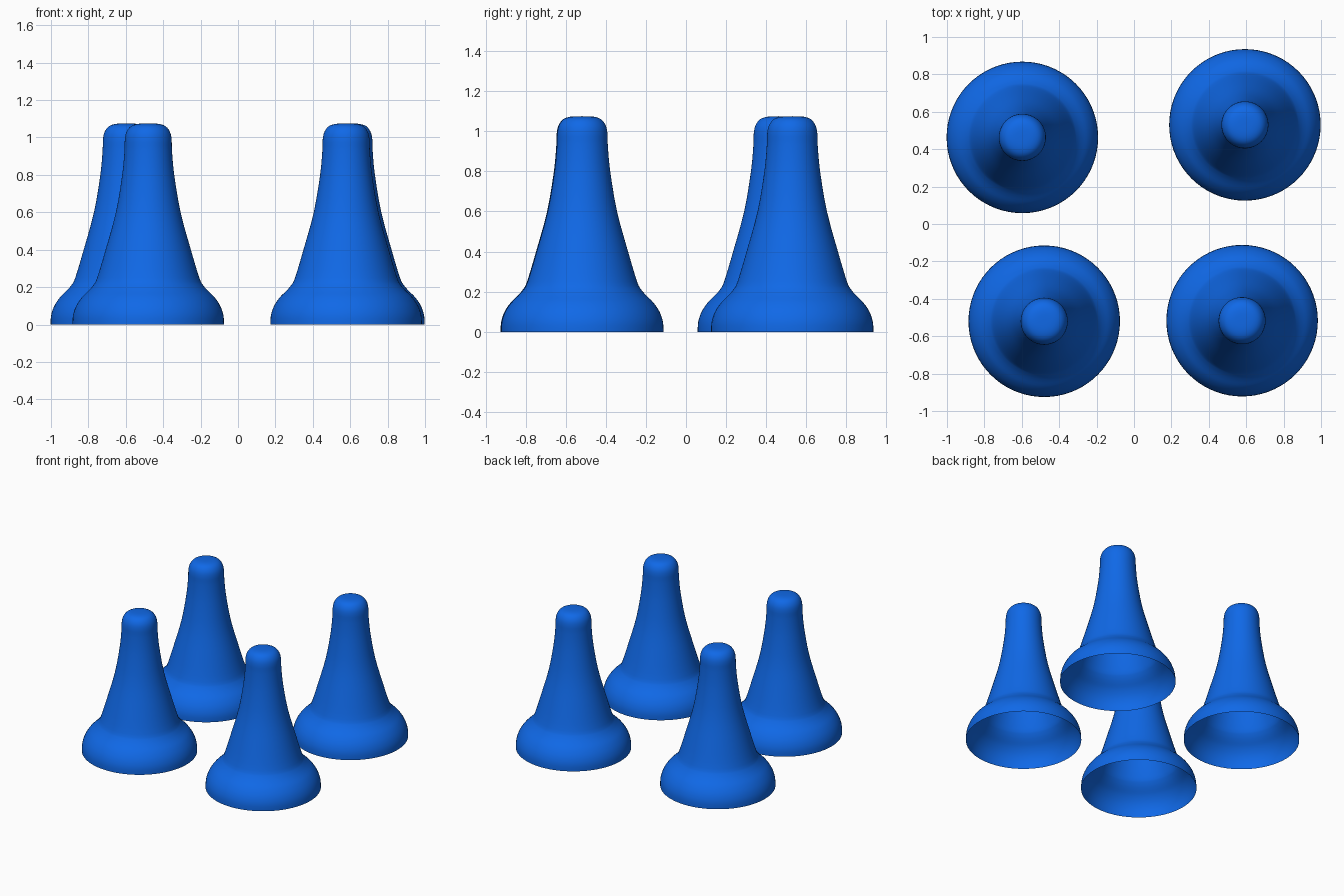
import bpy
import bmesh
import math
from mathutils import Vector

cube = bpy.data.objects.get("Cube")
if cube:
    bpy.data.objects.remove(cube, do_unlink=True)

SEGMENTS = 72
STEPS = 3

# Half outline of one hollow foot: radius, height
PROFILE = [
    (0.405, 0.0), (0.402, 0.05), (0.385, 0.10), (0.355, 0.145),
    (0.32, 0.18), (0.294, 0.21), (0.273, 0.25), (0.228, 0.40),
    (0.173, 0.60), (0.139, 0.80), (0.127, 0.93), (0.125, 0.99),
    (0.116, 1.03), (0.093, 1.06), (0.055, 1.073), (0.0, 1.075),
]

FEET = {
    "back_right_foot": (-0.597, 0.463),
    "back_left_foot": (0.593, 0.53),
    "front_right_foot": (-0.48, -0.52),
    "front_left_foot": (0.578, -0.517),
}


def make_material(name, rgb):
    mat = bpy.data.materials.new(name)
    mat.use_nodes = True
    color = (*rgb, 1.0)
    mat.diffuse_color = color
    mat.node_tree.nodes["Principled BSDF"].inputs["Base Color"].default_value = color
    return mat


def smooth_outline(points, steps):
    """Pass a smooth curve through the outline points."""
    pts = [Vector(p) for p in points]
    pts = [pts[0]] + pts + [pts[-1]]
    curve = []
    for a, b, c, d in zip(pts, pts[1:], pts[2:], pts[3:]):
        for i in range(steps):
            t = i / steps
            curve.append(b + (c - a) * t / 2
                         + (a * 2 - b * 5 + c * 4 - d) * t ** 2 / 2
                         + (b * 3 - a - c * 3 + d) * t ** 3 / 2)
    return curve + [pts[-1]]


def make_foot_mesh(mat):
    """Revolve the outline into an open-bottomed shell."""
    bm = bmesh.new()
    verts = [bm.verts.new((p.x, 0, p.y)) for p in smooth_outline(PROFILE, STEPS)]
    edges = [bm.edges.new(pair) for pair in zip(verts, verts[1:])]
    bmesh.ops.spin(bm, geom=verts + edges, cent=(0, 0, 0), axis=(0, 0, 1),
                   angle=math.tau, steps=SEGMENTS)
    bmesh.ops.remove_doubles(bm, verts=bm.verts, dist=0.0005)
    bmesh.ops.recalc_face_normals(bm, faces=bm.faces)
    # Keep the outside of the shell facing outward
    side = max(bm.faces, key=lambda f: f.calc_center_median().xy.length)
    if side.normal.xy.dot(side.calc_center_median().xy) < 0:
        bmesh.ops.reverse_faces(bm, faces=bm.faces)
    for face in bm.faces:
        face.smooth = True
    mesh = bpy.data.meshes.new("foot")
    bm.to_mesh(mesh)
    bm.free()
    mesh.materials.append(mat)
    return mesh


# Four identical feet
foot_mesh = make_foot_mesh(make_material("blue_rubber", (0.005, 0.14, 0.8)))
for name, (x, y) in FEET.items():
    foot = bpy.data.objects.new(name, foot_mesh)
    foot.location = (x, y, 0)
    bpy.context.collection.objects.link(foot)
